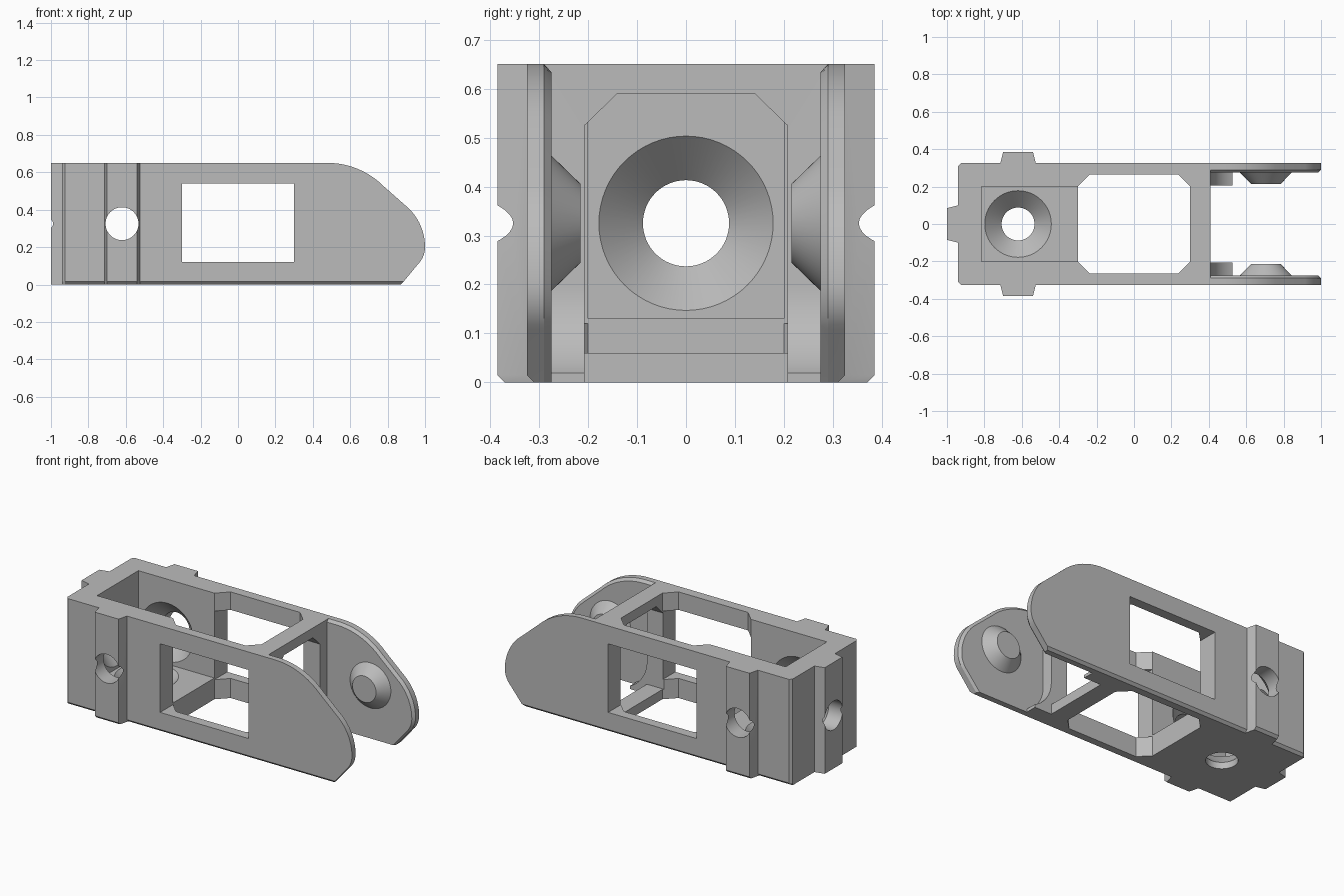
import bpy, bmesh, math
from math import cos, sin, pi, radians
from mathutils import Matrix

default = bpy.data.objects.get("Cube")
if default:
    bpy.data.objects.remove(default, do_unlink=True)

grey = bpy.data.materials.new("plain_grey")
grey.use_nodes = True
COLOR = (0.5, 0.5, 0.5, 1)
grey.diffuse_color = COLOR
grey.node_tree.nodes["Principled BSDF"].inputs["Base Color"].default_value = COLOR


def finish(name, bm):
    bmesh.ops.recalc_face_normals(bm, faces=bm.faces)
    mesh = bpy.data.meshes.new(name)
    bm.to_mesh(mesh)
    bm.free()
    mesh.materials.append(grey)
    ob = bpy.data.objects.new(name, mesh)
    bpy.context.collection.objects.link(ob)
    return ob


def loft(name, rings):
    """Closed solid through rings with equal point counts."""
    bm = bmesh.new()
    loops = [[bm.verts.new(p) for p in ring] for ring in rings]
    n = len(loops[0])
    for a, b in zip(loops, loops[1:]):
        for i in range(n):
            j = (i + 1) % n
            bm.faces.new((a[i], a[j], b[j], b[i]))
    bm.faces.new(loops[0])
    bm.faces.new(loops[-1])
    return finish(name, bm)


def box(name, x0, x1, y0, y1, z0, z1):
    return loft(name, [[(x0, y0, z), (x1, y0, z), (x1, y1, z), (x0, y1, z)]
                       for z in (z0, z1)])


def lathe(name, profile, origin, axis_matrix):
    """Round solid: profile of (radius, height) along the rotated z axis."""
    place = Matrix.Translation(origin) @ axis_matrix
    ob = loft(name, [[(r * cos(2 * pi * i / 64), r * sin(2 * pi * i / 64), h)
                      for i in range(64)] for r, h in profile])
    ob.data.transform(place)
    return ob


def combine(target, other, operation):
    mod = target.modifiers.new("join", 'BOOLEAN')
    mod.operation, mod.object, mod.solver = operation, other, 'EXACT'
    bpy.context.view_layer.objects.active = target
    bpy.ops.object.modifier_apply(modifier=mod.name)
    bpy.data.objects.remove(other, do_unlink=True)


def arc(cx, cz, r, a0, a1, n):
    return [(cx + r * cos(radians(a0 + (a1 - a0) * i / n)),
             cz + r * sin(radians(a0 + (a1 - a0) * i / n))) for i in range(n + 1)]


H, W, EDGE, MID = 0.65, 0.325, 0.015, 0.325

# Main body: half outline with side and end ribs, mirrored across y
half = [(0.41, W), (-0.525, W), (-0.54, 0.385), (-0.70, 0.385), (-0.715, W),
        (-0.925, W), (-0.94, 0.31), (-0.94, 0.10), (-1.0, 0.085)]
outline = half + [(x, -y) for x, y in reversed(half)]


def narrowed(y):
    return y - math.copysign(EDGE, y) if abs(y) > 0.315 else y


body = loft("link_frame", [[(x, narrowed(y), 0) for x, y in outline],
                           [(x, y, EDGE) for x, y in outline],
                           [(x, y, H) for x, y in outline]])

# Open pocket, eight-sided well, side windows and end opening
combine(body, box("pocket_cut", -0.815, -0.2, -0.2, 0.2, 0.13, 1), 'DIFFERENCE')
quarter = [(0.3, 0.2), (0.235, 0.265)]
ring = quarter + [(-x, y) for x, y in reversed(quarter)]
ring += [(-x, -y) for x, y in ring]
combine(body, loft("well_cut", [[(x, y, z) for x, y in ring] for z in (-0.1, 1)]),
        'DIFFERENCE')
combine(body, box("window_cut", -0.3, 0.3, -0.5, 0.5, 0.12, 0.54), 'DIFFERENCE')
arch = [(0.207, 0.06), (0.207, 0.525), (0.14, 0.59)]
arch += [(-y, z) for y, z in reversed(arch)]
combine(body, loft("end_cut", [[(x, y, z) for y, z in arch] for x in (0.2, 0.5)]),
        'DIFFERENCE')

# Countersunk holes leading out of the pocket
sink = [(0.188, -0.01), (0.088, 0.09), (0.088, 0.3)]
HOLE_X = -0.62
for origin, turn in (((HOLE_X, 0.2, MID), Matrix.Rotation(-pi / 2, 4, 'X')),
                     ((HOLE_X, -0.2, MID), Matrix.Rotation(pi / 2, 4, 'X')),
                     ((HOLE_X, 0, 0.13), Matrix.Rotation(pi, 4, 'X')),
                     ((-0.815, 0, MID), Matrix.Rotation(-pi / 2, 4, 'Y'))):
    combine(body, lathe("hole_cut", sink, origin, turn), 'DIFFERENCE')

# Cheek side profile: long top curve, straight slope, rounded nose, cut-off heel
cheek = [(0.36, 0), (0.36, H)]
cheek += arc(0.48, 0.23, 0.42, 90, 45, 10)
cheek += arc(0.71, 0.2, 0.29, 45, 0, 10)
cheek += arc(0.87, 0.2, 0.13, -6, -45, 6)
cheek += [(0.87 + EDGE, EDGE), (0.87, 0)]
pad = [(0.38, 0), (0.525, 0)] + arc(0.61, 0.2, 0.2, 245, 180, 12) + [(0.38, 0.2)]

for s in (1, -1):
    # Cheek plate with bevelled inner rim and lower outer edge
    rings = [[(0.41 + (x - 0.41) * 0.975, s * 0.275, z * 0.975) for x, z in cheek],
             [(x, s * 0.29, z) for x, z in cheek],
             [(x, s * (W - EDGE), z) for x, z in cheek],
             [(x + (EDGE if z == 0 and x > 0.5 else 0), s * W, max(z, EDGE)) for x, z in cheek]]
    # drop the point that would coincide with the heel on the outer ring
    rings = [r[:-2] + r[-1:] for r in rings]
    combine(body, loft("cheek", rings), 'UNION')
    # Curved stop pad at the root of the cheek
    combine(body, loft("stop_pad", [[(x, s * y, z) for x, z in pad]
                                    for y in (0.207, 0.285)]), 'UNION')
    # Tapered pivot boss
    combine(body, lathe("pivot_boss", [(0.148, -0.01), (0.08, 0.06)],
                        (0.705, s * 0.275, MID),
                        Matrix.Rotation(s * pi / 2, 4, 'X')), 'UNION')

bpy.ops.object.select_all(action='DESELECT')
body.select_set(True)
bpy.context.view_layer.objects.active = body
bpy.ops.object.shade_smooth_by_angle(angle=radians(25))
